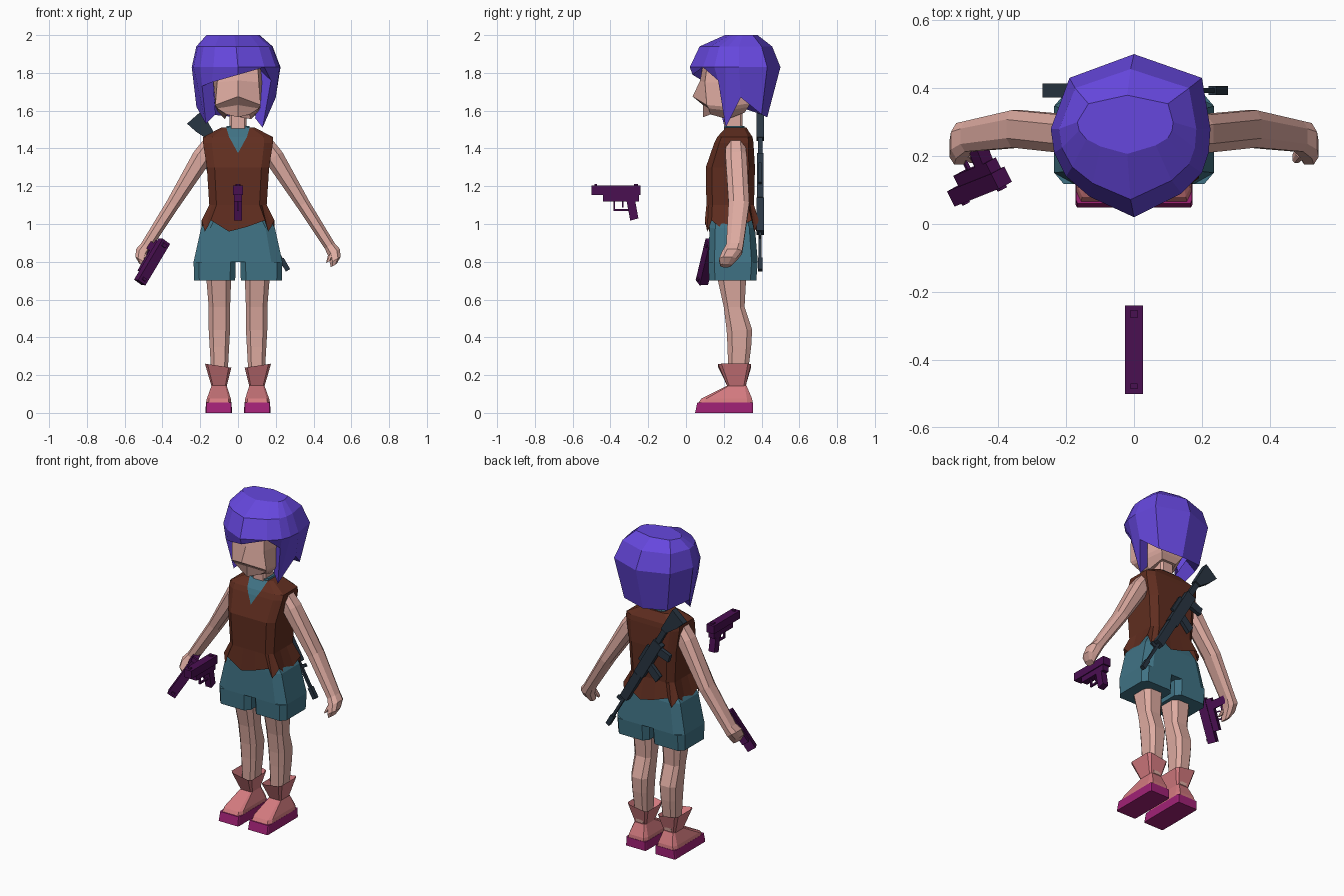
import bpy, bmesh
from mathutils import Vector, Matrix


def material(name, r, g, b):
    m = bpy.data.materials.new(name)
    lin = [c / 12.92 if c <= 0.04045 else ((c + 0.055) / 1.055) ** 2.4 for c in (r, g, b)]
    m.diffuse_color = (*lin, 1)
    return m


SKIN = material("skin", 0.87, 0.67, 0.63)
PURPLE = material("hair_purple", 0.40, 0.28, 0.87)
BROWN = material("vest_brown", 0.38, 0.18, 0.125)
TEAL = material("cloth_teal", 0.25, 0.45, 0.52)
PINK = material("boot_pink", 0.83, 0.48, 0.50)
MAGENTA = material("sole_magenta", 0.63, 0.13, 0.46)
PLUM = material("pistol_plum", 0.29, 0.06, 0.32)
SLATE = material("rifle_slate", 0.16, 0.21, 0.26)


def finish(name, bm, mat, mirror=False):
    bmesh.ops.recalc_face_normals(bm, faces=bm.faces)
    me = bpy.data.meshes.new(name)
    bm.to_mesh(me)
    bm.free()
    me.materials.append(mat)
    ob = bpy.data.objects.new(name, me)
    bpy.context.collection.objects.link(ob)
    if mirror:
        ob.modifiers.new("mirror", "MIRROR")
    return ob


def loft(name, rings, mat, mirror=False, caps=(True, True)):
    """Skin a list of closed point rings."""
    bm = bmesh.new()
    vs = [[bm.verts.new(p) for p in r] for r in rings]
    n = len(vs[0])
    for a, b in zip(vs, vs[1:]):
        for i in range(n):
            j = (i + 1) % n
            bm.faces.new((a[i], a[j], b[j], b[i]))
    if caps[0]:
        bm.faces.new(vs[0])
    if caps[1]:
        bm.faces.new(vs[-1])
    return finish(name, bm, mat, mirror)


def ring(z, x0, x1, y0, y1, c=0.25):
    """Horizontal rectangle with cut corners."""
    dx, dy = (x1 - x0) / 2 * c, (y1 - y0) / 2 * c
    return [Vector(p) for p in (
        (x0 + dx, y0, z), (x1 - dx, y0, z), (x1, y0 + dy, z), (x1, y1 - dy, z),
        (x1 - dx, y1, z), (x0 + dx, y1, z), (x0, y1 - dy, z), (x0, y0 + dy, z))]


def split(r, k=3):
    """Cut every edge of a ring into k pieces."""
    return [a.lerp(b, t / k) for a, b in zip(r, r[1:] + r[:1]) for t in range(k)]


def rect(u0, v0, u1, v1):
    return [(u0, v0), (u1, v0), (u1, v1), (u0, v1)]


def prisms(name, parts, origin, across, u, v, mat):
    """Extrude several (half thickness, profile) pieces into one object."""
    bm = bmesh.new()
    o, w, u, v = Vector(origin), Vector(across), Vector(u), Vector(v)
    for h, prof in parts:
        lo, hi = [[bm.verts.new(o + w * s + u * a + v * b) for a, b in prof] for s in (-h, h)]
        bm.faces.new(lo)
        bm.faces.new(hi)
        for i in range(len(prof)):
            j = (i + 1) % len(prof)
            bm.faces.new((lo[i], lo[j], hi[j], hi[i]))
    return finish(name, bm, mat)


# Head: half rings of centre, front corner, side and back, mirrored across
levels = [
    ((0, .10, 1.90), (.10, .12, 1.90), (.12, .22, 1.90), (.09, .36, 1.90)),
    ((0, .075, 1.76), (.11, .10, 1.75), (.13, .22, 1.75), (.10, .36, 1.75)),
    ((0, .035, 1.675), (.12, .11, 1.63), (.12, .22, 1.62), (.08, .34, 1.64)),
    ((0, .09, 1.63), (.11, .12, 1.612), (.11, .22, 1.60), (.07, .33, 1.62)),
    ((0, .09, 1.565), (.06, .13, 1.58), (.07, .22, 1.555), (.05, .31, 1.59))]
loft("head", [list(l) + [(-x, y, z) for x, y, z in reversed(l[1:])] for l in levels], SKIN)
loft("neck", [ring(z, -.045, .045, .2, .3) for z in (1.45, 1.63)], SKIN)

# Hair: widest outline (x, y) and hem point (x, y, z) for each column
cols = [(0, .02, 0, .035, 1.79), (.14, .09, .14, .09, 1.83), (.20, .15, .175, .17, 1.76),
        (.22, .21, .13, .21, 1.51), (.225, .28, .20, .29, 1.67), (.20, .43, .15, .40, 1.58),
        (0, .50, 0, .43, 1.565), (-.19, .43, -.15, .40, 1.58), (-.245, .28, -.22, .28, 1.62),
        (-.235, .21, -.17, .20, 1.53), (-.20, .14, -.19, .15, 1.73), (-.13, .08, -.14, .10, 1.75)]


def crown(cx, cy, sx, sy, z):
    return [(cx + x * sx, cy + (y - .28) * sy, z) for x, y, *_ in cols]


loft("hair", [crown(-.02, .30, .60, .36, 2.0), crown(-.01, .28, .86, .80, 1.94),
              crown(0, .28, 1, 1, 1.83), [c[2:] for c in cols],
              [(c[2] * .7, .27 + (c[3] - .27) * .7, c[4] + .05) for c in cols]],
     PURPLE, caps=(True, False))

# Vest with a flared, tattered hem
vest = [split(ring(z, -h, h, a, b)) for z, h, a, b in (
    (1.51, .09, .21, .32), (1.46, .185, .165, .352), (1.43, .185, .15, .357),
    (1.30, .165, .105, .365), (1.10, .152, .108, .36), (1.00, .192, .10, .385))]
for i, p in enumerate(vest[-1]):
    p.z = (1.02, .96, .985)[i % 3]
loft("vest", vest, BROWN, caps=(True, False))

# Undershirt collar and the V at the neck
loft("shirt_collar", [ring(1.48, -.07, .07, .20, .31), ring(1.52, -.06, .06, .205, .31)], TEAL)
bm = bmesh.new()
rows = [[bm.verts.new((s * x, y - .005, z)) for s in (-1, 1)] for x, y, z in (
    (.062, .21, 1.51), (.047, .165, 1.46), (.03, .15, 1.43))]
tip = bm.verts.new((0, .127, 1.375))
for a, b in zip(rows, rows[1:]):
    bm.faces.new((a[0], b[0], b[1], a[1]))
bm.faces.new((rows[-1][0], tip, rows[-1][1]))
finish("shirt_front", bm, TEAL)

# Shorts: seat and two short legs with a gap between
loft("shorts_seat", [ring(z, -h, h, a, b) for z, h, a, b in (
    (1.06, .14, .13, .34), (.98, .195, .125, .365), (.80, .235, .118, .38))], TEAL)
loft("shorts_leg", [ring(.80, .012, .235, .118, .38), ring(.70, .015, .232, .122, .372)],
     TEAL, mirror=True)

# Legs
loft("leg", [ring(z, *r, c=.4) for z, *r in (
    (.74, .035, .17, .16, .32), (.56, .042, .155, .20, .31), (.44, .042, .155, .215, .35),
    (.35, .047, .15, .22, .345), (.15, .058, .138, .225, .32))], SKIN, mirror=True)

# Boots: flaring cuff, sloping foot, thick sole
cuff = [ring(z, *r, c=.2) for z, *r in (
    (.19, .06, .14, .225, .32), (.25, .035, .175, .17, .345), (.14, .06, .14, .22, .315))]
for p in cuff[1]:
    p.z += (p.x - .105) * .15
loft("boot_cuff", cuff, PINK, mirror=True)
loft("boot_foot", [ring(z, *r, c=.2) for z, *r in (
    (.145, .06, .14, .22, .32), (.075, .038, .165, .08, .35), (.052, .035, .17, .065, .353))],
     PINK, mirror=True)
loft("boot_sole", [ring(.055, .034, .17, .06, .355, .06), ring(0, .032, .172, .048, .355, .06)],
     MAGENTA, mirror=True)

# Arms: rings square to the arm, then the hand and thumb
d = Vector((.86, 0, .5))


def arm_ring(x, y, z, a, b):
    c, e = Vector((x, y, z)), Vector((0, 1, 0))
    return [c + d * (a * p) + e * (b * q) for p, q in (
        (1, -.5), (1, .5), (.5, 1), (-.5, 1), (-1, .5), (-1, -.5), (-.5, -1), (.5, -1))]


loft("arm", [arm_ring(*r) for r in (
    (.14, .262, 1.42, .05, .05), (.19, .265, 1.355, .052, .056), (.345, .28, 1.105, .036, .055),
    (.485, .258, .885, .03, .045), (.508, .245, .85, .036, .052),
    (.515, .22, .81, .033, .045), (.507, .21, .78, .018, .028))], SKIN, mirror=True)
loft("thumb", [arm_ring(*r) for r in (
    (.495, .215, .845, .022, .02), (.478, .195, .80, .014, .015))], SKIN, mirror=True)

# Pistols: slide, frame, grip, trigger guard, sights
pistol = [(.026, rect(-.13, -.025, .13, .025)), (.02, rect(-.07, -.06, .12, -.02)),
          (.02, [(.055, -.055), (.10, -.05), (.118, -.148), (.075, -.16)]),
          (.006, rect(-.015, -.108, .07, -.098)), (.006, rect(-.015, -.105, -.006, -.055)),
          (.004, rect(.03, -.09, .038, -.055)),
          (.01, rect(-.115, .02, -.10, .033)), (.012, rect(.095, .02, .115, .033))]
prisms("floating_pistol", pistol, (0, -.37, 1.178), (1, 0, 0), (0, 1, 0), (0, 0, 1), PLUM)
back = Vector((.5, .2, .84)).normalized()
up = Vector((.45, -.89, -.05))
up = (up - back * up.dot(back)).normalized()
prisms("hand_pistol", pistol, (-.455, .11, .80), back.cross(up), back, up, PLUM)

# Rifle slung across the back, stock at the shoulder
rifle = [(.02, [(-.03, .025), (-.01, -.075), (.05, -.055), (.13, -.015), (.13, .025)]),
         (.012, rect(.12, -.012, .25, .02)), (.018, rect(.23, -.035, .50, .03)),
         (.012, [(.25, -.03), (.30, -.03), (.285, -.115), (.24, -.105)]),
         (.012, [(.38, -.03), (.43, -.03), (.455, -.115), (.405, -.12)]),
         (.02, rect(.50, -.026, .70, .026)), (.008, rect(.70, -.008, .93, .008)),
         (.013, rect(.86, -.013, .93, .013)), (.008, rect(.30, .03, .42, .05)),
         (.006, rect(.72, 0, .74, .04))]
prisms("rifle", rifle, (-.20, .393, 1.56), (0, 1, 0), (.5, 0, -.866), (.866, 0, .5), SLATE)
